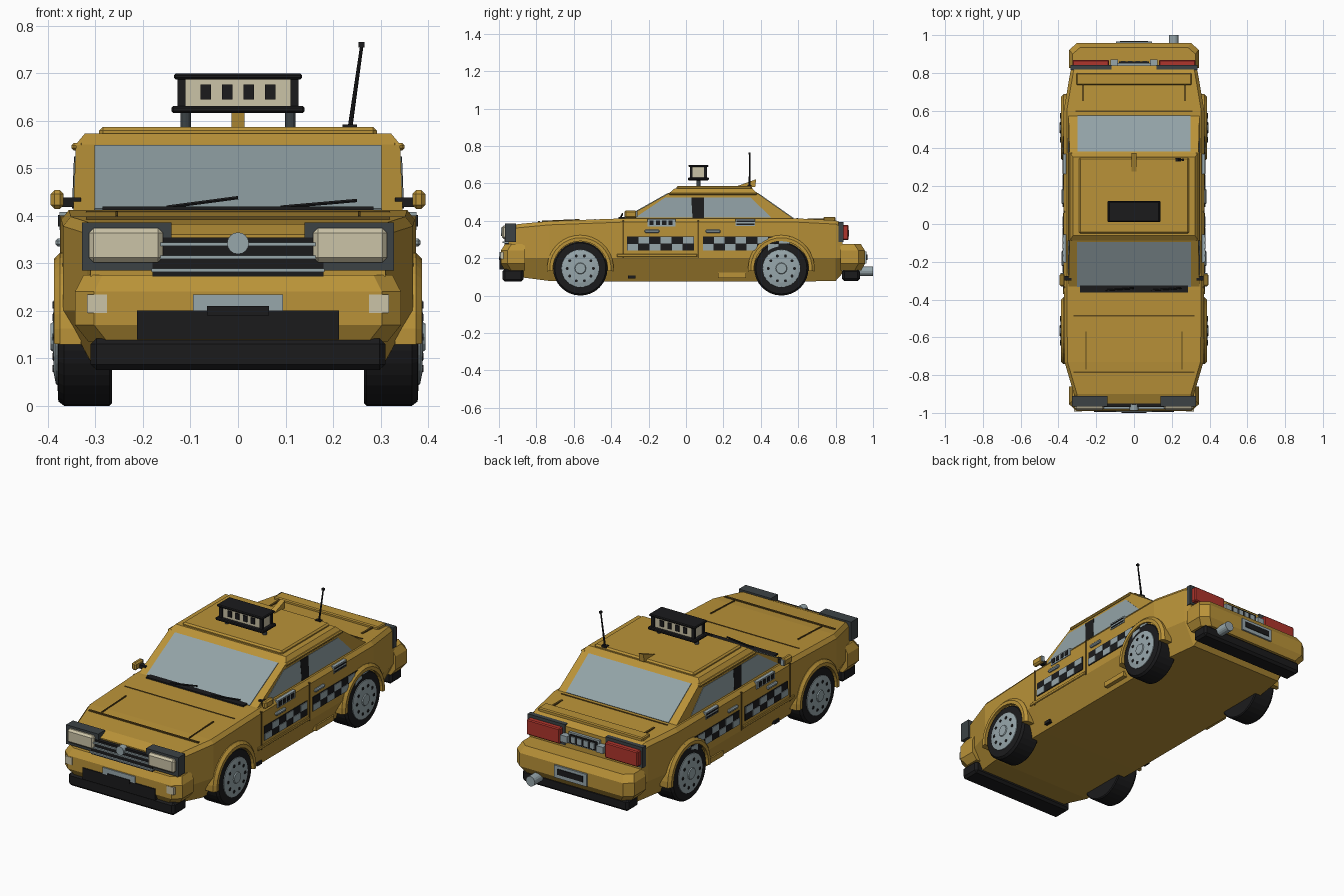
import bpy, bmesh, math
from mathutils import Vector as V

if "Cube" in bpy.data.objects:
    bpy.data.objects.remove(bpy.data.objects["Cube"])


def material(name, r, g, b):
    m = bpy.data.materials.new(name)
    m.diffuse_color = (r, g, b, 1)
    m.use_nodes = True
    m.node_tree.nodes["Principled BSDF"].inputs["Base Color"].default_value = m.diffuse_color
    return m


YELLOW = material("taxi yellow", .49, .29, .04)
BLACK = material("black trim", .011, .011, .012)
GREY = material("blue grey metal", .31, .385, .41)
GLASS = material("window glass", .29, .365, .385)
CREAM = material("cream lamp", .60, .55, .39)
RED = material("tail light red", .43, .035, .025)
SLATE = material("dark slate housing", .045, .055, .06)
GROOVE = material("brown seam", .12, .07, .012)


# every shape is a list of rings, lofted and capped
def box(x0, x1, y0, y1, z0, z1):
    return [[V((x0, y0, z)), V((x1, y0, z)), V((x1, y1, z)), V((x0, y1, z))] for z in (z0, z1)]


def prism(points, vec):
    return [[V(p) for p in points], [V(p) + V(vec) for p in points]]


def rod(a, b, r0, r1=None, n=12):
    a, b = V(a), V(b)
    q = (b - a).to_track_quat('Z', 'Y')
    circle = [V((math.cos(i * math.tau / n), math.sin(i * math.tau / n), 0)) for i in range(n)]
    return [[c + q @ (p * r) for p in circle] for c, r in ((a, r0), (b, r0 if r1 is None else r1))]


def turned(profile, y, z, n=32):
    return [[V((x, y + r * math.cos(i * math.tau / n), z + r * math.sin(i * math.tau / n)))
             for i in range(n)] for x, r in profile]


def make(name, mat, shapes, mirror=False, bevel=0):
    bm = bmesh.new()
    for sx in ((1, -1) if mirror else (1,)):
        for rings in shapes:
            vs = [[bm.verts.new((p.x * sx, p.y, p.z)) for p in ring] for ring in rings]
            n = len(vs[0])
            for a, b in zip(vs, vs[1:]):
                for i in range(n):
                    bm.faces.new((a[i], a[(i + 1) % n], b[(i + 1) % n], b[i]))
            bm.faces.new(vs[0][::-1])
            bm.faces.new(vs[-1])
    bmesh.ops.recalc_face_normals(bm, faces=bm.faces)
    me = bpy.data.meshes.new(name)
    bm.to_mesh(me)
    bm.free()
    me.materials.append(mat)
    ob = bpy.data.objects.new(name, me)
    bpy.context.collection.objects.link(ob)
    if bevel:
        mod = ob.modifiers.new("bevel", 'BEVEL')
        mod.width, mod.segments = bevel, 1
    return ob


# lower body, lofted from front to back: y, half width, bottom, top
body = []
for y, w, zb, zt in ((-.95, .31, .14, .36), (-.9, .318, .1, .382), (-.73, .368, .078, .398),
                     (-.35, .372, .075, .412), (.6, .372, .075, .412), (.8, .338, .078, .402),
                     (.838, .328, .12, .385)):
    half = [(w * .82, zb), (w, .2), (w, zt - .02), (w - .016, zt)]
    body.append([V((x, y, z)) for x, z in half] + [V((-x, y, z)) for x, z in half[::-1]])
make("lower_body", YELLOW, [body])

# cabin
levels = ((.40, .347, -.353, .59), (.55, .341, -.087, .377), (.573, .322, -.06, .355))
make("cabin", YELLOW, [[box(-x, x, y0, y1, z, z)[0] for z, x, y0, y1 in levels]])
make("roof_panel", YELLOW, [box(-.292, .292, -.05, .352, .565, .587)], bevel=.008)
make("drip_rail", YELLOW, [box(.325, .35, -.09, .38, .537, .553)], True, .005)
make("roof_fin", YELLOW, [prism([(-.014, .26, .58), (-.014, .37, .58), (-.014, .375, .622)], (.028, 0, 0))])


# windows lie on the sloping cabin faces
def front_y(z): return -.353 + .266 * (z - .4) / .15
def rear_y(z): return .59 - .213 * (z - .4) / .15
def side_x(z): return .347 - .006 * (z - .4) / .15


def end_glass(name, fy, half, s):
    pts = [(sx * half, fy(z), z) for sx, z in ((-1, .412), (1, .412), (1, .546), (-1, .546))]
    make(name, GLASS, [prism(pts, (0, s * .002, .003))])


end_glass("windshield", front_y, .302, -1)
end_glass("rear_window", rear_y, .3, 1)


def side_plate(name, mat, yz, t=.002):
    make(name, mat, [prism([(side_x(z) - .003, y, z) for y, z in yz], (t + .003, 0, 0))], True)


side_plate("front_side_window", GLASS, [(-.27, .418), (.035, .418), (.028, .525), (-.11, .525)])
side_plate("rear_side_window", GLASS, [(.095, .418), (.455, .418), (.345, .525), (.095, .525)])
side_plate("centre_pillar", BLACK, [(.035, .415), (.095, .415), (.095, .525), (.028, .525)], .003)

# cowl, wipers and panel seams
make("cowl_strip", BLACK, [box(-.285, .285, -.362, -.325, .405, .419)])
make("wipers", BLACK, [rod((x0, -.35, .418), (x1, -.34, z), .004, n=6)
                       for x0, x1, z in ((-.15, 0, .438), (.09, .25, .432))])
make("hood_seams", GROOVE, [box(-.32, .32, -.489, -.483, .395, .4095),
                            box(-.32, .32, -.79, -.78, .38, .3985)])
make("hood_ribs", GROOVE, [prism([(.252, -.77, .39), (.252, -.57, .395), (.252, -.57, .409),
                                  (.252, -.77, .4)], (.006, 0, 0))], True)
make("trunk_seam", GROOVE, [box(-.31, .31, .592, .6, .4, .415)])
make("trunk_ribs", GROOVE, [box(.265, .275, .65, .735, .4, .413)], True)
make("trunk_lip", YELLOW, [box(-.305, .305, .735, .8, .395, .42)], bevel=.005)
make("door_seams", GROOVE, [box(.36, .3745, y, y + .008, .2, .4) for y in (-.34, .062)], True)
make("sill_trim", YELLOW, [box(.36, .377, -.37, .06, .205, .222)], True, .003)
make("sill_panel", YELLOW, [box(.3, .338, .17, .32, .095, .122)], True)
make("sill_vent", BLACK, [box(.3, .33, -.31, -.27, .09, .107)], True)

# checker stripes on the doors
make("stripe_base", BLACK, [box(.367, .376, a, b, .24, .315) for a, b in ((-.315, .042), (.09, .555))], True)
squares = []
for start, end, n in ((-.315, .042, 6), (.09, .555, 8)):
    w = (end - start) / n
    for i in range(n):
        z = .242 if i % 2 == 0 else .2785
        squares.append(box(.371, .379, start + i * w + .001, start + (i + 1) * w - .001, z, z + .034))
make("stripe_squares", GREY, squares, True)

# door handles, badges and mirrors
make("door_handles", GREY, [box(.36, .384, y, y + .08, .335, .352) for y in (-.222, .105)], True, .005)
make("side_badge", GREY, [box(.345, .376, -.205, -.055, .37, .408), box(.345, .376, .265, .37, .372, .408)], True)
make("side_badge_marks", BLACK, [box(.37, .379, -.195 + i * .034, -.173 + i * .034, .377, .401) for i in range(4)]
     + [box(.37, .379, .27, .365, z, z + .006) for z in (.378, .394)], True)
make("mirror_stem", BLACK, [box(.33, .372, -.3, -.275, .418, .438)], True)
make("mirror", YELLOW, [box(.367, .394, -.33, -.262, .414, .454)], True, .008)
make("mirror_glass", GREY, [box(.371, .39, -.266, -.259, .419, .449)], True)

# wheels and arches
CZ = .145
tyres, rims, holes, hubs, arches = [], [], [], [], []
for y in (-.565, .51):
    tyres.append(turned([(.265, .14), (.27, .145), (.366, .145), (.378, .136), (.38, .1)], y, CZ))
    rims.append(turned([(.37, .104), (.383, .1), (.388, .075), (.389, .04)], y, CZ))
    hubs.append(turned([(.38, .036), (.394, .028)], y, CZ, 12))
    for i in range(10):
        a = i * math.tau / 10
        holes.append(turned([(.37, .0085), (.3905, .0085)], y + .07 * math.cos(a), CZ + .07 * math.sin(a), 6))
    sections = []
    for i in range(19):
        a = math.radians(-5 + 190 * i / 18)
        c, s = math.cos(a), math.sin(a)
        sections.append([V((x, y + r * c, CZ + r * s)) for x, r in
                         ((.33, .146), (.387, .146), (.387, .164), (.374, .178), (.33, .178))])
    arches.append(sections)
make("tyres", BLACK, tyres, True)
make("rims", GREY, rims, True)
make("rim_holes", BLACK, holes, True)
make("hub_caps", GREY, hubs, True)
make("wheel_arches", YELLOW, arches, True)


# bumpers: stacked outlines with chamfered outer corners
def bumper(name, s, out, inner):
    rings = []
    for z, x, d in ((.135, .315, .02), (.17, .343, 0), (.24, .343, 0), (.275, .325, .022)):
        o = out - d
        rings.append([V((px, s * py, z)) for px, py in ((x, inner), (x, o - .035), (x - .04, o),
                                                        (.04 - x, o), (-x, o - .035), (-x, inner))])
    make(name, YELLOW, [rings])


bumper("front_bumper", -1, .99, .86)
bumper("rear_bumper", 1, .957, .825)
make("front_lower_bumper", BLACK, [box(-.31, .31, -.98, -.87, .075, .142)], bevel=.012)
make("front_air_intake", BLACK, [box(-.212, .212, -.996, -.95, .14, .2)])
make("rear_lower_bumper", BLACK, [box(-.31, .31, .835, .93, .078, .14)], bevel=.012)
make("front_plate", GREY, [box(-.095, .095, -.996, -.97, .2, .234)])
make("front_plate_mount", BLACK, [box(-.065, .065, -1, -.97, .19, .21)])
make("front_indicators", CREAM, [box(.276, .318, -.992, -.94, .195, .234)], True)
make("rear_plate", GREY, [box(-.095, .095, .94, .966, .17, .235)])
make("rear_plate_inset", BLACK, [box(-.075, .075, .95, .97, .19, .22)])
make("exhaust_pipe", GREY, [rod((.21, .87, .13), (.21, 1, .13), .026, n=16)])

# headlights and grille
make("headlight_housing", SLATE, [box(.14, .328, -.967, -.91, .285, .386)], True)
make("headlights", CREAM, [box(.158, .314, -.985, -.95, .302, .374)], True, .01)
make("grille", BLACK, [box(-.18, .18, -.97, -.93, .27, .354)])
make("grille_bars", GREY, [box(-.182, .182, -.98, -.95, z, z + .0075) for z in (.281, .309, .336)])
make("grille_disc", GREY, [rod((0, -.955, .342), (0, -.988, .342), .023, n=16)])

# tail lights and rear panel
make("tail_housing", SLATE, [box(.118, .336, .815, .842, .285, .394)], True)
make("tail_lights", RED, [box(.132, .325, .832, .869, .297, .378)], True, .005)
make("rear_trim_blocks", GREY, [box(.085, .125, .83, .872, .315, .35)], True)
make("rear_badge_frame", GREY, [box(-.09, .09, .83, .852, .307, .368)])
make("rear_badge", BLACK, [box(-.08, .08, .83, .859, .315, .36)])
make("rear_badge_marks", GREY, [box(x - .012, x + .012, .85, .864, .322, .353) for x in (-.056, -.019, .019, .056)])

# roof sign
make("sign_plates", BLACK, [box(-.14, .14, .01, .122, .616, .631), box(-.135, .135, .013, .119, .687, .699)], bevel=.004)
make("sign_box", CREAM, [box(-.12, .12, .03, .103, .628, .69)])
make("sign_posts", BLACK, [box(.11, .127, y, y + .014, .628, .69) for y in (.022, .097)], True)
make("sign_squares", BLACK, [box(x - .011, x + .011, y, y + .008, .644, .676)
                             for x in (-.068, -.023, .023, .068) for y in (.025, .1)])
make("sign_feet", SLATE, [rod((.11, .066, .58), (.11, .066, .62), .011)], True)

# antenna
make("antenna", BLACK, [rod((.235, .34, .58), (.26, .34, .755), .005, .0035, 8),
                        box(.254, .266, .334, .346, .754, .765), box(.22, .25, .33, .35, .58, .592)])
